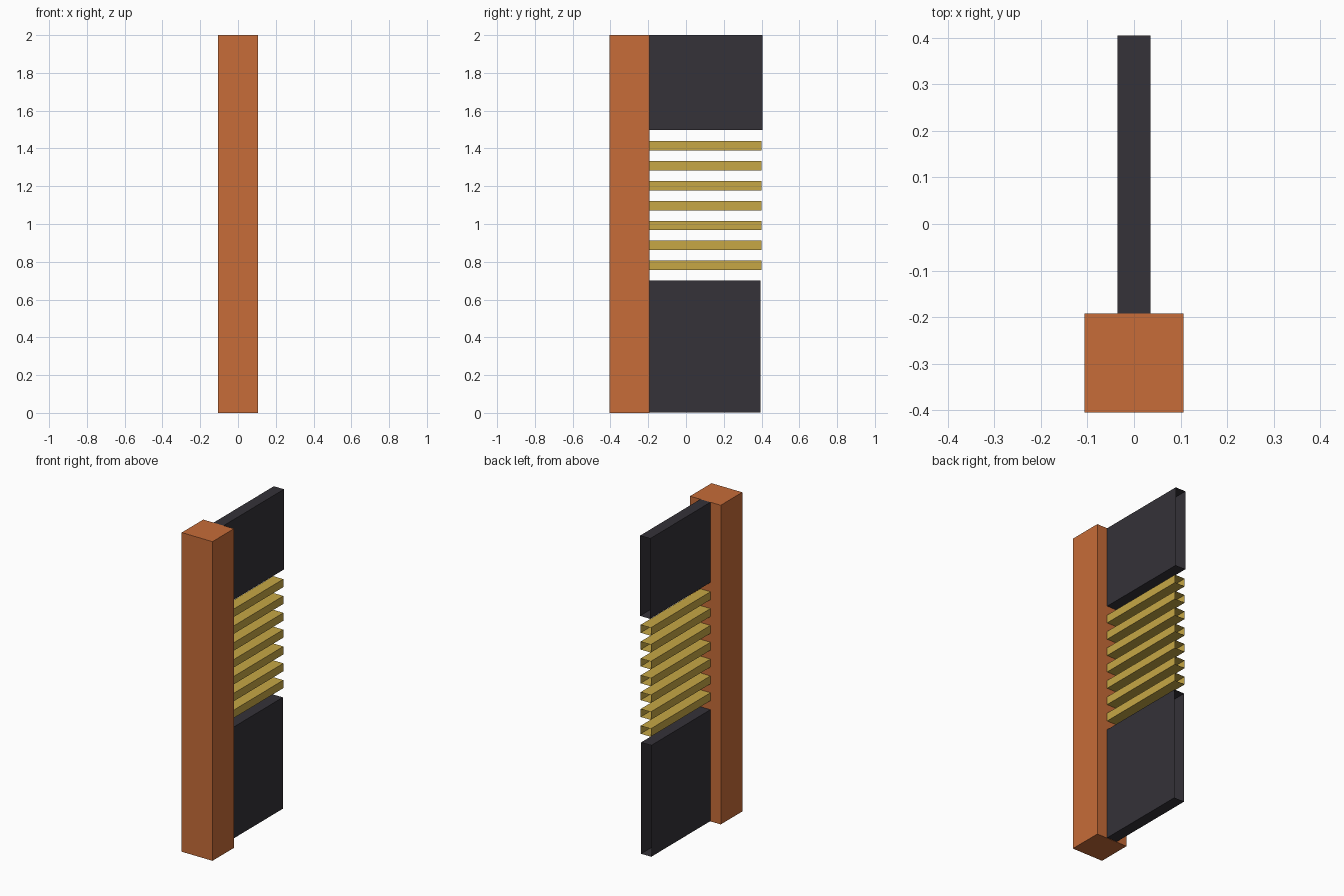
import bpy, bmesh
from mathutils import Matrix

if "Cube" in bpy.data.objects:
    bpy.data.objects.remove(bpy.data.objects["Cube"])


def material(name, rgb):
    m = bpy.data.materials.new(name)
    m.diffuse_color = (*rgb, 1)
    m.use_nodes = True
    m.node_tree.nodes["Principled BSDF"].inputs["Base Color"].default_value = m.diffuse_color
    return m


def box(name, half_x, y0, y1, z0, z1, mat, open_ends=False):
    bm = bmesh.new()
    size = (2 * half_x, y1 - y0, z1 - z0)
    centre = (0, (y0 + y1) / 2, (z0 + z1) / 2)
    bmesh.ops.create_cube(bm, size=1, matrix=Matrix.LocRotScale(centre, None, size))
    bm.normal_update()
    if open_ends:
        ends = [f for f in bm.faces if abs(f.normal.y) > 0.9]
        bmesh.ops.delete(bm, geom=ends, context='FACES')
    me = bpy.data.meshes.new(name)
    bm.to_mesh(me)
    bm.free()
    me.materials.append(mat)
    ob = bpy.data.objects.new(name, me)
    bpy.context.collection.objects.link(ob)
    return ob


orange = material("post_orange", (0.57, 0.15, 0.04))
dark = material("panel_dark", (0.035, 0.032, 0.04))
gold = material("slat_gold", (0.57, 0.39, 0.06))

JOIN = -0.192   # back face of the post

# Square end post
box("post", 0.1065, -0.405, JOIN, 0, 2, orange)

# Solid fence panels, open where they meet the neighbouring pieces
box("lower_panel", 0.035, JOIN, 0.394, 0.002, 0.70, dark, True)
box("upper_panel", 0.035, JOIN, 0.405, 1.497, 2, dark, True)

# Horizontal slats between the panels
for i in range(7):
    z = 0.756 + i * 0.1055
    box(f"slat_{i + 1}", 0.035, JOIN, 0.399, z, z + 0.05, gold, True)
